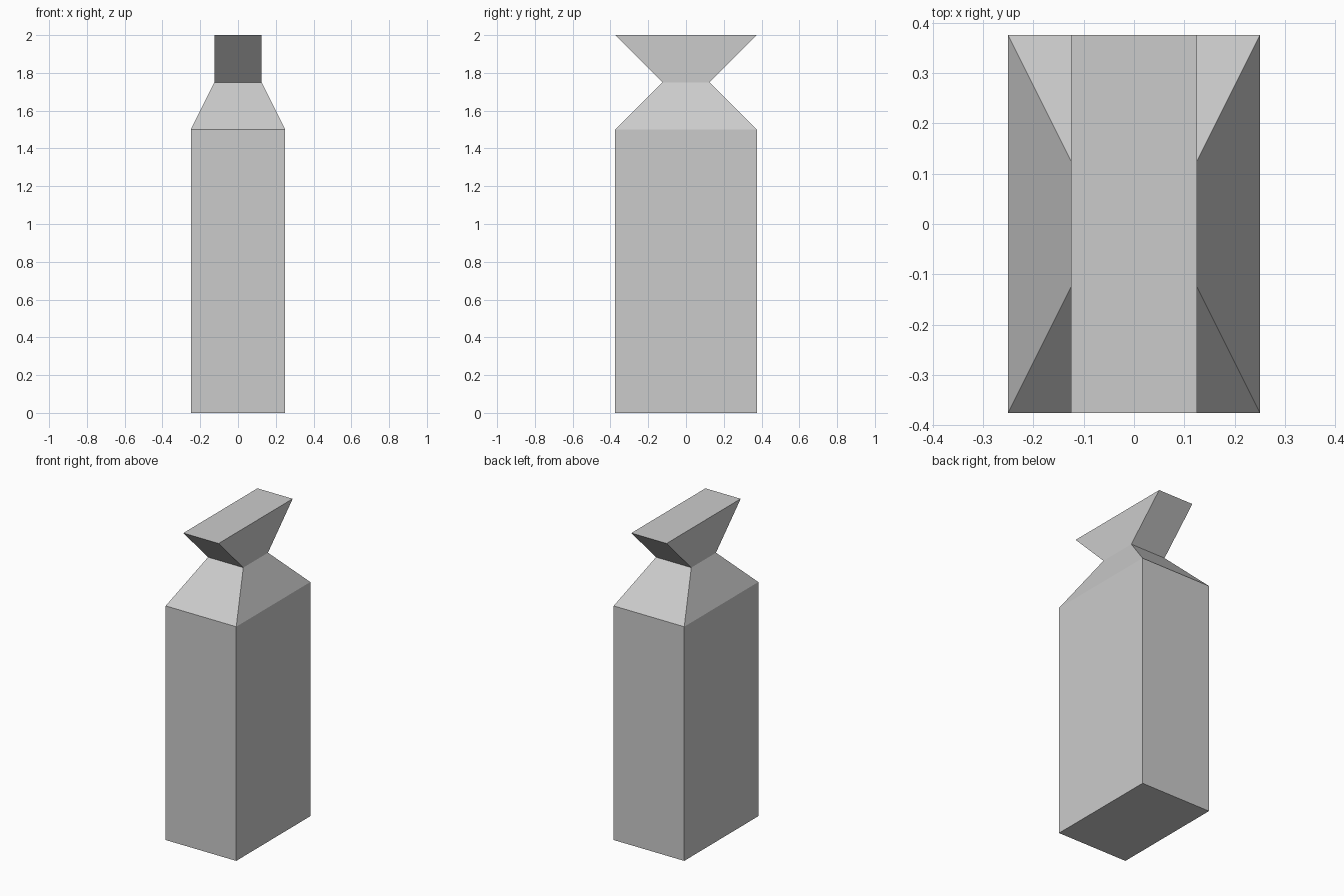
import bpy
import bmesh

if "Cube" in bpy.data.objects:
    bpy.data.objects.remove(bpy.data.objects["Cube"])

# Cross-sections from bottom to top: (half width x, half depth y, height z)
SECTIONS = [
    (0.25, 0.375, 0.0),     # base
    (0.25, 0.375, 1.5),     # top of the body
    (0.125, 0.125, 1.75),   # pinched neck
    (0.125, 0.375, 2.0),    # flared top
]


def loft(name, sections):
    bm = bmesh.new()
    rings = [[bm.verts.new((sx * hx, sy * hy, z))
              for sx, sy in ((-1, -1), (1, -1), (1, 1), (-1, 1))]
             for hx, hy, z in sections]
    # Side walls between neighbouring sections
    for low, high in zip(rings, rings[1:]):
        for i in range(4):
            j = (i + 1) % 4
            bm.faces.new((low[i], low[j], high[j], high[i]))
    # End caps
    bm.faces.new(rings[0][::-1])
    bm.faces.new(rings[-1])
    mesh = bpy.data.meshes.new(name)
    bm.to_mesh(mesh)
    bm.free()
    obj = bpy.data.objects.new(name, mesh)
    bpy.context.collection.objects.link(obj)
    return obj


loft("carton", SECTIONS)
